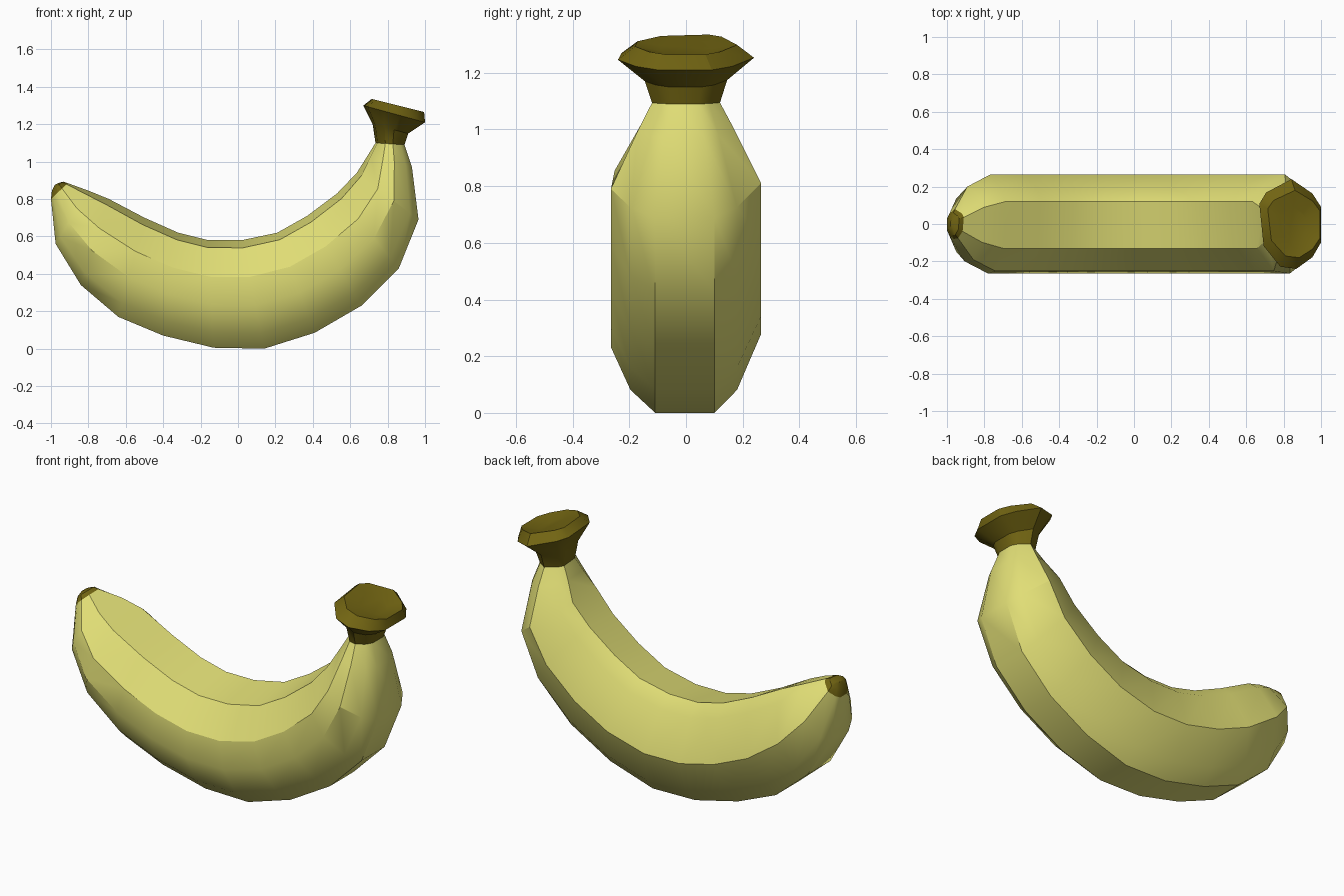
import bpy, bmesh, math

if "Cube" in bpy.data.objects:
    bpy.data.objects.remove(bpy.data.objects["Cube"])

def material(name, rgb):
    m = bpy.data.materials.new(name)
    m.diffuse_color = (*rgb, 1)
    m.use_nodes = True
    m.node_tree.nodes["Principled BSDF"].inputs["Base Color"].default_value = m.diffuse_color
    return m

YELLOW = material("peel yellow", (0.75, 0.73, 0.18))
BROWN = material("stem brown", (0.165, 0.127, 0.006))

# Cross-section: (sideways / half-width, 0 = outer curve .. 1 = inner curve)
SECTION = [(-.41, 0), (-.74, .14), (-1, .40), (-.95, .66), (-.49, .93),
           (.45, 1), (.70, .89), (1, .48), (.68, .14), (.38, 0)]

def loft(name, rings, mat, cap_start=False, cap_end=False):
    """Each ring: outer x, outer z, inner x, inner z, half-width."""
    bm = bmesh.new()
    loops = []
    for ox, oz, ix, iz, hw in rings:
        loops.append([bm.verts.new((ox + (ix - ox) * t, y * hw, oz + (iz - oz) * t))
                      for y, t in SECTION])
    n = len(SECTION)
    for a, b in zip(loops, loops[1:]):
        for i in range(n):
            j = (i + 1) % n
            bm.faces.new((a[i], a[j], b[j], b[i]))
    if cap_start:
        bm.faces.new(loops[0])
    if cap_end:
        bm.faces.new(loops[-1])
    bmesh.ops.recalc_face_normals(bm, faces=bm.faces)
    me = bpy.data.meshes.new(name)
    bm.to_mesh(me)
    bm.free()
    me.materials.append(mat)
    ob = bpy.data.objects.new(name, me)
    bpy.context.collection.objects.link(ob)
    bpy.ops.object.select_all(action='DESELECT')
    ob.select_set(True)
    bpy.context.view_layer.objects.active = ob
    bpy.ops.object.shade_smooth_by_angle(angle=math.radians(32))
    return ob

W = .265
tip_base = (-1, .80, -.91, .885, .08)
neck = (.89, 1.09, .735, 1.10, .12)

# Curved fruit
loft("banana_body", [
    tip_base,
    (-.975, .56, -.80, .845, .20),
    (-.84, .34, -.69, .80, W),
    (-.64, .17, -.50, .70, W),
    (-.40, .07, -.32, .62, W),
    (-.13, .005, -.16, .58, W),
    (.14, 0, .02, .58, W),
    (.41, .085, .21, .62, W),
    (.66, .23, .37, .71, W),
    (.86, .43, .53, .83, W),
    (.965, .69, .635, .94, W),
    (.93, .97, .695, 1.035, .17),
    neck], YELLOW, cap_start=True, cap_end=True)

# Small dark blossom end
loft("banana_tip", [
    tip_base,
    (-.995, .845, -.935, .893, .06),
    (-.98, .875, -.96, .885, .03)], BROWN, cap_end=True)

# Flared stem with a dished, sloping top
loft("banana_stem", [
    neck,
    (.91, 1.15, .72, 1.20, .145),
    (1.0, 1.21, .67, 1.30, .24),
    (.995, 1.265, .715, 1.335, .18),
    (.92, 1.255, .78, 1.315, .09)], BROWN, cap_end=True)
